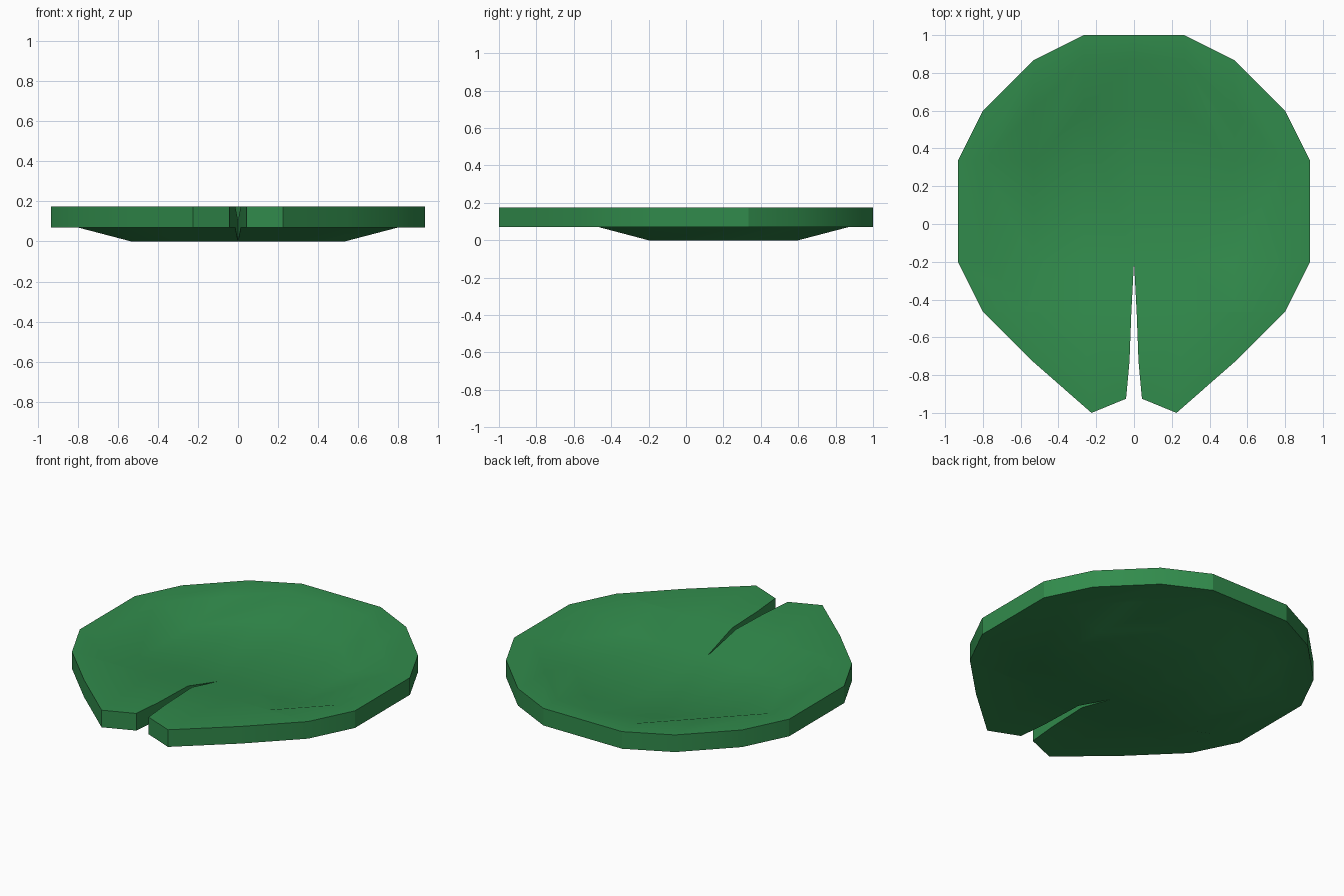
import bpy, bmesh

if "Cube" in bpy.data.objects:
    bpy.data.objects.remove(bpy.data.objects["Cube"])

# Right half of the leaf as three matching loops, back centre round to the slit
OUTER = [(0, 1), (.267, 1), (.533, .867), (.8, .6), (.933, .333), (.933, -.2),
         (.8, -.465), (.533, -.73), (.225, -1), (.042, -.925), (.024, -.73)]
MIDDLE = [(0, .867), (.267, .867), (.533, .6), (.8, .333), (.8, .333), (.8, -.2),
          (.533, -.465), (.267, -.465), (.267, -.465), (.267, -.465), (.014, -.465)]
INNER = [(0, .6), (.267, .6), (.533, .333), (.533, .333), (.533, .333), (.533, -.2),
         (.533, -.2), (.267, -.2), (.267, -.2), (.267, -.2), (0, -.2)]
THICK = 0.105

bm = bmesh.new()
cache = {}


def vert(x, y, z):
    key = (round(x, 4), round(y, 4), z)
    if key not in cache:
        cache[key] = bm.verts.new(key)
    return cache[key]


def face(verts):
    unique = list(dict.fromkeys(verts))
    if len(unique) > 2:
        bm.faces.new(unique)


# Shallow dished sheet, both halves
for side in (1, -1):
    rings = [[vert(side * x if x else 0, y, z) for x, y in pts]
             for pts, z in ((OUTER, .07), (MIDDLE, .07), (INNER, 0.0))]
    for a, b in zip(rings, rings[1:]):
        for i in range(len(a) - 1):
            face([a[i], a[i + 1], b[i + 1], b[i]])
    face(rings[2])

# Thicken straight upward
bmesh.ops.recalc_face_normals(bm, faces=bm.faces[:])
ext = bmesh.ops.extrude_face_region(bm, geom=bm.faces[:], use_keep_orig=True)
top = [g for g in ext["geom"] if isinstance(g, bmesh.types.BMVert)]
bmesh.ops.translate(bm, verts=top, vec=(0, 0, THICK))
bmesh.ops.recalc_face_normals(bm, faces=bm.faces[:])

mesh = bpy.data.meshes.new("lily_pad")
bm.to_mesh(mesh)
bm.free()
pad = bpy.data.objects.new("lily_pad", mesh)
bpy.context.collection.objects.link(pad)

# Leaf colour
mat = bpy.data.materials.new("leaf green")
mat.diffuse_color = (.031, .26, .072, 1)
mat.use_nodes = True
mat.node_tree.nodes["Principled BSDF"].inputs["Base Color"].default_value = mat.diffuse_color
mesh.materials.append(mat)

# Smooth dish, crisp rim
bpy.context.view_layer.objects.active = pad
pad.select_set(True)
bpy.ops.object.shade_smooth_by_angle(angle=0.4)
